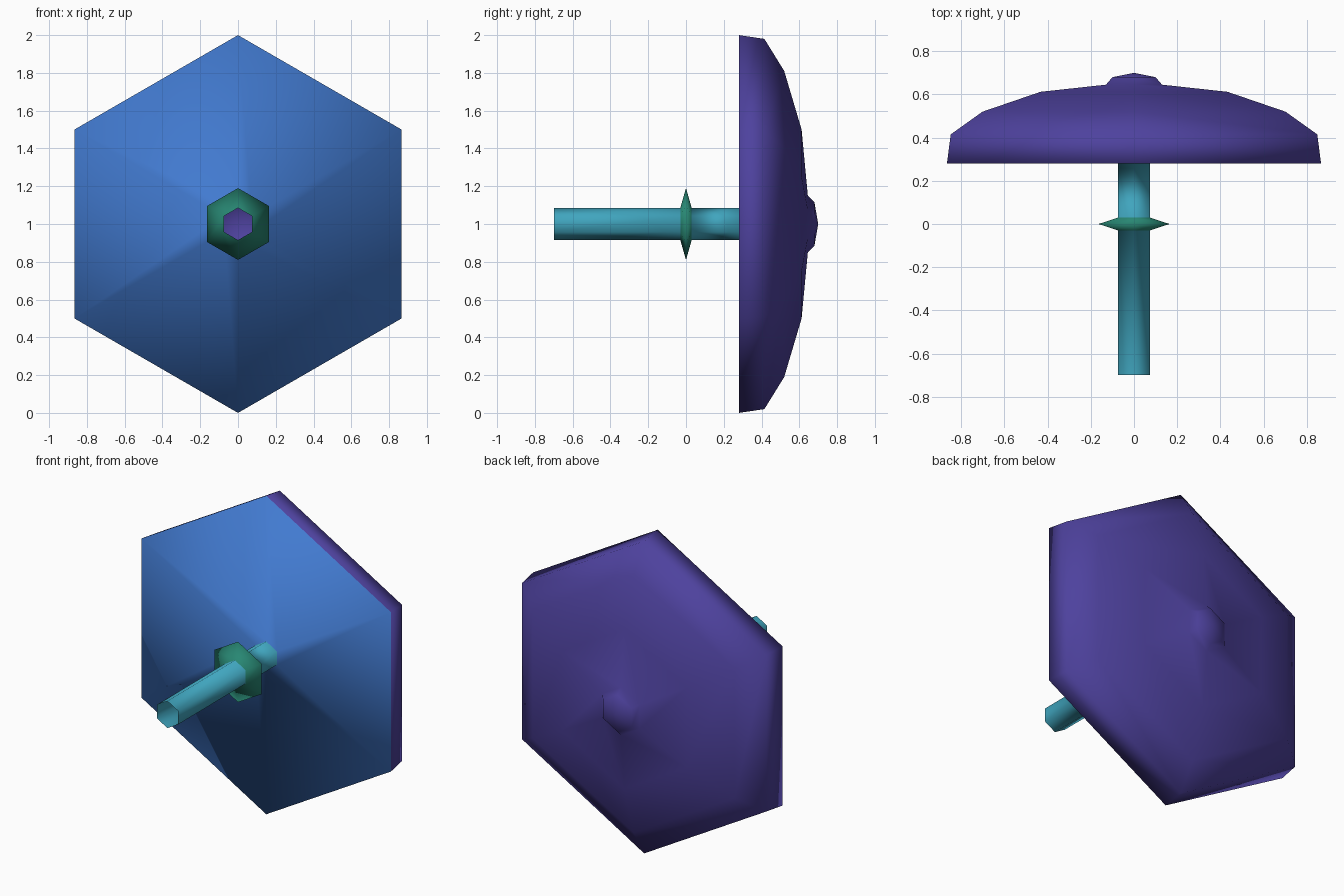
import bpy, bmesh
from math import sin, cos, pi

if "Cube" in bpy.data.objects:
    bpy.data.objects.remove(bpy.data.objects["Cube"])

SIDES = 6
CENTRE_Z = 1.0


def material(name, colour):
    mat = bpy.data.materials.new(name)
    mat.use_nodes = True
    mat.diffuse_color = (*colour, 1)
    mat.node_tree.nodes["Principled BSDF"].inputs["Base Color"].default_value = (*colour, 1)
    return mat


def lathe(name, sections):
    """Turn (material, points) sections about the y axis into one welded skin.
    Each point is (corner radius, y); a section starts where the last one ended."""
    bm = bmesh.new()
    mesh = bpy.data.meshes.new(name)
    previous = None
    for index, (mat, points) in enumerate(sections):
        mesh.materials.append(mat)
        for radius, y in points:
            if radius == 0:
                ring = [bm.verts.new((0, y, CENTRE_Z))] * SIDES
            else:
                angles = [2 * pi * i / SIDES for i in range(SIDES)]
                ring = [bm.verts.new((radius * sin(a), y, CENTRE_Z + radius * cos(a)))
                        for a in angles]
            if previous:
                for i in range(SIDES):
                    j = (i + 1) % SIDES
                    corners = dict.fromkeys((previous[i], previous[j], ring[j], ring[i]))
                    face = bm.faces.new(list(corners))
                    face.material_index = index
                    face.smooth = True
            previous = ring
    bmesh.ops.recalc_face_normals(bm, faces=bm.faces)
    bm.to_mesh(mesh)
    bm.free()
    obj = bpy.data.objects.new(name, mesh)
    bpy.context.collection.objects.link(obj)
    return obj


purple = material("purple cap", (0.076, 0.054, 0.342))
blue = material("blue gills", (0.054, 0.195, 0.63))
teal = material("teal stem", (0.051, 0.376, 0.515))
green = material("green collar", (0.021, 0.242, 0.171))

STEM = 0.085

# One continuous skin, so the shading flows softly from part to part
lathe("mushroom", [
    # Domed cap with its small knob, from the tip to the rim
    (purple, [(0, 0.7), (0.115, 0.68), (0.15, 0.645), (0.5, 0.612),
              (0.81, 0.52), (0.98, 0.415), (1, 0.28)]),
    # Flat gills
    (blue, [(STEM, 0.28)]),
    # Upper stem
    (teal, [(STEM, 0.03)]),
    # Collar that tapers to a thin edge
    (green, [(0.19, 0), (STEM, -0.03)]),
    # Lower stem, an open tube
    (teal, [(STEM, -0.7)]),
])
